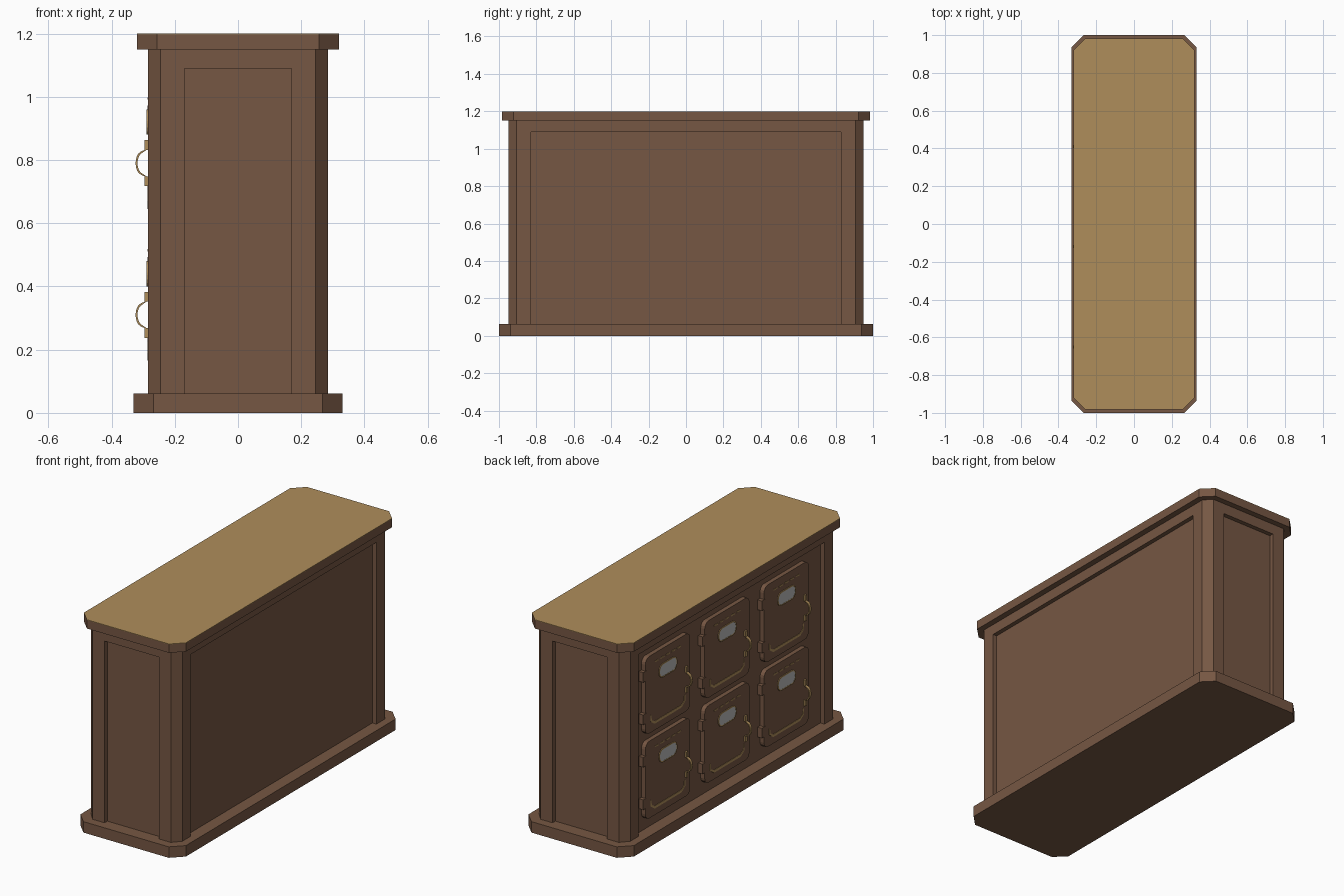
import bpy, bmesh, math

if "Cube" in bpy.data.objects:
    bpy.data.objects.remove(bpy.data.objects["Cube"])


def material(name, rgb):
    m = bpy.data.materials.new(name)
    m.diffuse_color = (*rgb, 1)
    m.use_nodes = True
    m.node_tree.nodes["Principled BSDF"].inputs["Base Color"].default_value = m.diffuse_color
    return m


BROWN = material("brown wood", (0.181, 0.095, 0.056))
GOLD = material("golden tan", (0.43, 0.27, 0.105))
GREY = material("label grey", (0.5, 0.5, 0.5))


def finish(name, bm, mat):
    bmesh.ops.recalc_face_normals(bm, faces=bm.faces)
    me = bpy.data.meshes.new(name)
    bm.to_mesh(me)
    bm.free()
    me.materials.append(mat)
    ob = bpy.data.objects.new(name, me)
    bpy.context.collection.objects.link(ob)
    return ob


def prism(name, outline, lo, hi, mat, axis="z"):
    """Extrude a 2D outline along z (x,y), x (y,z) or y (x,z)."""
    place = {"z": lambda a, b, c: (a, b, c),
             "x": lambda a, b, c: (c, a, b),
             "y": lambda a, b, c: (a, c, b)}[axis]
    bm = bmesh.new()
    v0 = [bm.verts.new(place(a, b, lo)) for a, b in outline]
    v1 = [bm.verts.new(place(a, b, hi)) for a, b in outline]
    bm.faces.new(v0)
    bm.faces.new(v1)
    n = len(outline)
    for i in range(n):
        j = (i + 1) % n
        bm.faces.new((v0[i], v0[j], v1[j], v1[i]))
    return finish(name, bm, mat)


def ring(name, outer, inner, lo, hi, mat):
    """Flat ring in the y-z plane between two matching outlines."""
    bm = bmesh.new()
    loops = [[bm.verts.new((x, a, b)) for a, b in o]
             for o, x in ((outer, lo), (outer, hi), (inner, hi), (inner, lo))]
    n = len(outer)
    for k in range(4):
        p, q = loops[k], loops[(k + 1) % 4]
        for i in range(n):
            j = (i + 1) % n
            bm.faces.new((p[i], p[j], q[j], q[i]))
    return finish(name, bm, mat)


def rect(x0, x1, y0, y1):
    return [(x0, y0), (x1, y0), (x1, y1), (x0, y1)]


def chamfered(w, d, c):
    return [(w, -d + c), (w, d - c), (w - c, d), (-w + c, d),
            (-w, d - c), (-w, -d + c), (-w + c, -d), (w - c, -d)]


def rounded(cy, cz, w, h, r, steps=4):
    """Rounded rectangle of half sizes w, h."""
    pts = []
    for k, (sy, sz) in enumerate(((1, 1), (-1, 1), (-1, -1), (1, -1))):
        for i in range(steps + 1):
            a = math.radians(90 * k + 90 * i / steps)
            pts.append((cy + sy * (w - r) + r * math.cos(a),
                        cz + sz * (h - r) + r * math.sin(a)))
    return pts


# Base, core and top
prism("base_plinth", chamfered(0.33, 1.0, 0.063), 0, 0.062, BROWN)
prism("cabinet_core", rect(-0.26, 0.26, -0.925, 0.925), 0.05, 1.16, BROWN)
prism("top_slab", chamfered(0.319, 0.983, 0.062), 1.15, 1.197, BROWN)
prism("countertop", chamfered(0.319, 0.983, 0.062), 1.197, 1.2, GOLD)

# Chamfered corner posts
post = [(0.285, 0.83), (0.285, 0.905), (0.245, 0.95), (0.17, 0.95),
        (0.17, 0.915), (0.25, 0.915), (0.25, 0.83)]
for sx, xn in ((-1, "left"), (1, "right")):
    for sy, yn in ((-1, "front"), (1, "back")):
        prism(f"corner_post_{yn}_{xn}", [(sx * x, sy * y) for x, y in post],
              0.055, 1.155, BROWN)

# Upper rails between the posts
for s, xn, yn in ((-1, "left", "front"), (1, "right", "back")):
    prism(f"upper_rail_{xn}", rect(*sorted((s * 0.25, s * 0.285)), -0.83, 0.83),
          1.09, 1.155, BROWN)
    prism(f"upper_rail_{yn}", rect(-0.17, 0.17, *sorted((s * 0.915, s * 0.95))),
          1.09, 1.155, BROWN)

# Handle profile in x-z, swept half circle bow with straight feet
FACE = -0.285


def handle_profile(cz):
    def path(off):
        pts = [(FACE - 0.004 - off, 0.073), (FACE - 0.004 - off, 0.042)]
        for i in range(9):
            a = math.radians(72 - 18 * i)
            pts.append((FACE - 0.004 - off - 0.029 * math.cos(a) ** 0.8,
                        (0.036 + off * 0.5) * math.sin(a)))
        return pts + [(x, -z) for x, z in pts[1::-1]]
    return [(x, cz + z) for x, z in path(0.006) + path(0)[::-1]]


# Six doors: three columns, two rows
for c in range(3):
    for r in range(2):
        y, z = 0.04 + 0.53 * (1 - c), 0.345 + 0.48 * r
        tag = f"{c + 1}_{r + 1}"
        prism(f"door_{tag}", rounded(y, z, 0.2, 0.218, 0.035),
              FACE, -0.255, BROWN, "x")
        # thin gilt lines: lower band and broken top line
        prism(f"door_lower_trim_{tag}",
              rect(y - 0.12, y + 0.12, z - 0.18, z - 0.165),
              FACE - 0.002, FACE + 0.003, GOLD, "x")
        for s in (-1, 1):
            prism(f"door_corner_trim_{tag}_{s}",
                  [(y + s * a, z + b) for a, b in
                   ((0.12, -0.18), (0.155, -0.155), (0.155, -0.12),
                    (0.148, -0.12), (0.145, -0.15), (0.12, -0.165))],
                  FACE - 0.002, FACE + 0.003, GOLD, "x")
        for k in range(5):
            a = y + 0.05 * (k - 2)
            prism(f"door_top_trim_{tag}_{k}",
                  rect(a - 0.016, a + 0.016, z + 0.166, z + 0.173),
                  FACE - 0.002, FACE + 0.003, GOLD, "x")
        # label plate with a gilt rim
        prism(f"label_{tag}", rounded(y, z + 0.095, 0.075, 0.034, 0.03),
              FACE - 0.003, FACE + 0.003, GREY, "x")
        ring(f"label_rim_{tag}", rounded(y, z + 0.095, 0.081, 0.04, 0.036),
             rounded(y, z + 0.095, 0.074, 0.033, 0.029),
             FACE - 0.004, FACE + 0.003, GOLD)
        # strap handle near the free edge
        prism(f"handle_{tag}", handle_profile(z - 0.035), y - 0.168, y - 0.152,
              GOLD, "y")
        for s in (-1, 1):
            prism(f"handle_foot_{tag}_{s}",
                  rect(y - 0.168, y - 0.152, *sorted(
                      (z - 0.035 + s * 0.042, z - 0.035 + s * 0.073))),
                  FACE - 0.005, FACE + 0.003, GOLD, "x")
            # hinges on the other edge
            prism(f"hinge_{tag}_{s}",
                  rect(y + 0.19, y + 0.222, z + s * 0.12 - 0.028, z + s * 0.12 + 0.028),
                  FACE - 0.002, -0.255, BROWN, "x")
